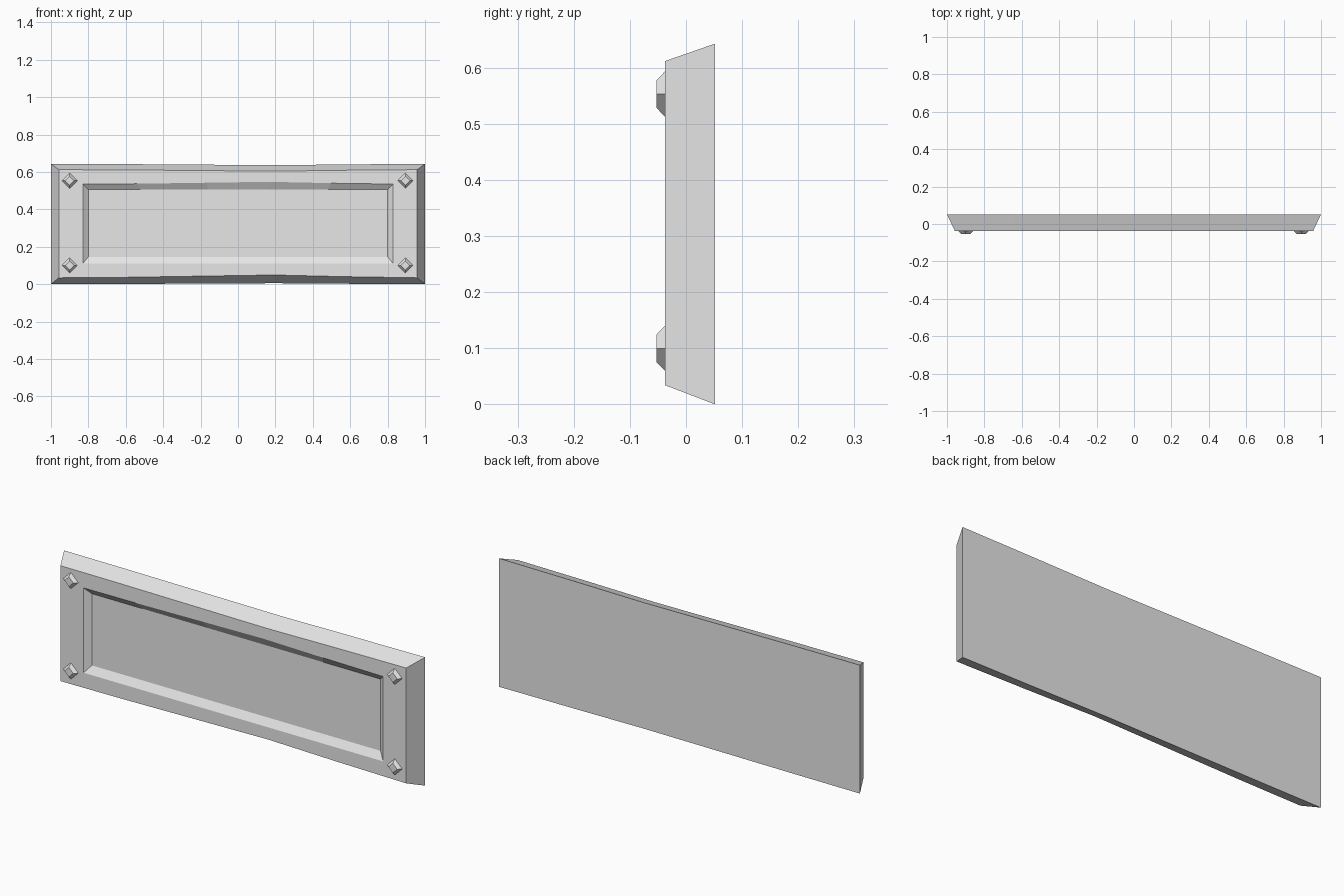
import bpy
import bmesh
from mathutils import Matrix, Vector

if "Cube" in bpy.data.objects:
    bpy.data.objects.remove(bpy.data.objects["Cube"])

# One plain grey for everything
grey = bpy.data.materials.new("plain_grey")
grey.use_nodes = True
grey.diffuse_color = (0.8, 0.8, 0.8, 1)
grey.node_tree.nodes["Principled BSDF"].inputs["Base Color"].default_value = (0.8, 0.8, 0.8, 1)

# Position along the length, and share of the edge bow there
BOW = [(-1, 0), (-0.65, 0.15), (-0.2, 0.6), (0.2, 1), (0.6, 0.4), (1, 0)]


def finish(name, bm):
    bmesh.ops.recalc_face_normals(bm, faces=bm.faces)
    mesh = bpy.data.meshes.new(name)
    bm.to_mesh(mesh)
    bm.free()
    mesh.materials.append(grey)
    obj = bpy.data.objects.new(name, mesh)
    bpy.context.collection.objects.link(obj)
    return obj


def outline(bm, y, half, low, high, low_bow, high_bow):
    """Rectangular loop whose long edges bow slightly."""
    bottom = [(x * half, y, low + b * low_bow) for x, b in BOW]
    top = [(x * half, y, high + b * high_bow) for x, b in reversed(BOW)]
    return [bm.verts.new(p) for p in bottom + top]


# Plaque: back outline, bevelled front, recess rim, recess floor
bm = bmesh.new()
loops = [
    outline(bm, 0.052, 1.0, 0.0, 0.643, 0.005, -0.007),
    outline(bm, -0.037, 0.958, 0.034, 0.612, 0.015, -0.008),
    outline(bm, -0.037, 0.83, 0.11, 0.535, 0.0, 0.012),
    outline(bm, -0.014, 0.80, 0.146, 0.505, 0.0, 0.0),
]
for a, b in zip(loops, loops[1:]):
    for i in range(len(a)):
        j = (i + 1) % len(a)
        bm.faces.new((a[i], a[j], b[j], b[i]))
bm.faces.new(loops[0])
bm.faces.new(loops[-1])
finish("plaque", bm)

# Four diamond studs with flat tips
for side, x in (("left", 0.895), ("right", -0.9)):
    for level, z in (("lower", 0.1), ("upper", 0.553)):
        bm = bmesh.new()
        bmesh.ops.create_cone(bm, cap_ends=True, segments=4, radius1=0.042,
                              radius2=0.024, depth=0.017)
        turn = Matrix.Rotation(1.5707963, 4, "X")
        # Bring the diamond corners onto the axes
        first = max(bm.verts, key=lambda v: v.co.xy.length).co
        spin = Matrix.Rotation(-Vector((1, 0)).angle_signed(first.xy) * -1, 4, "Z")
        bmesh.ops.transform(bm, matrix=turn @ spin, verts=bm.verts)
        finish(f"{level}_{side}_stud", bm).location = (x, -0.0445, z)
